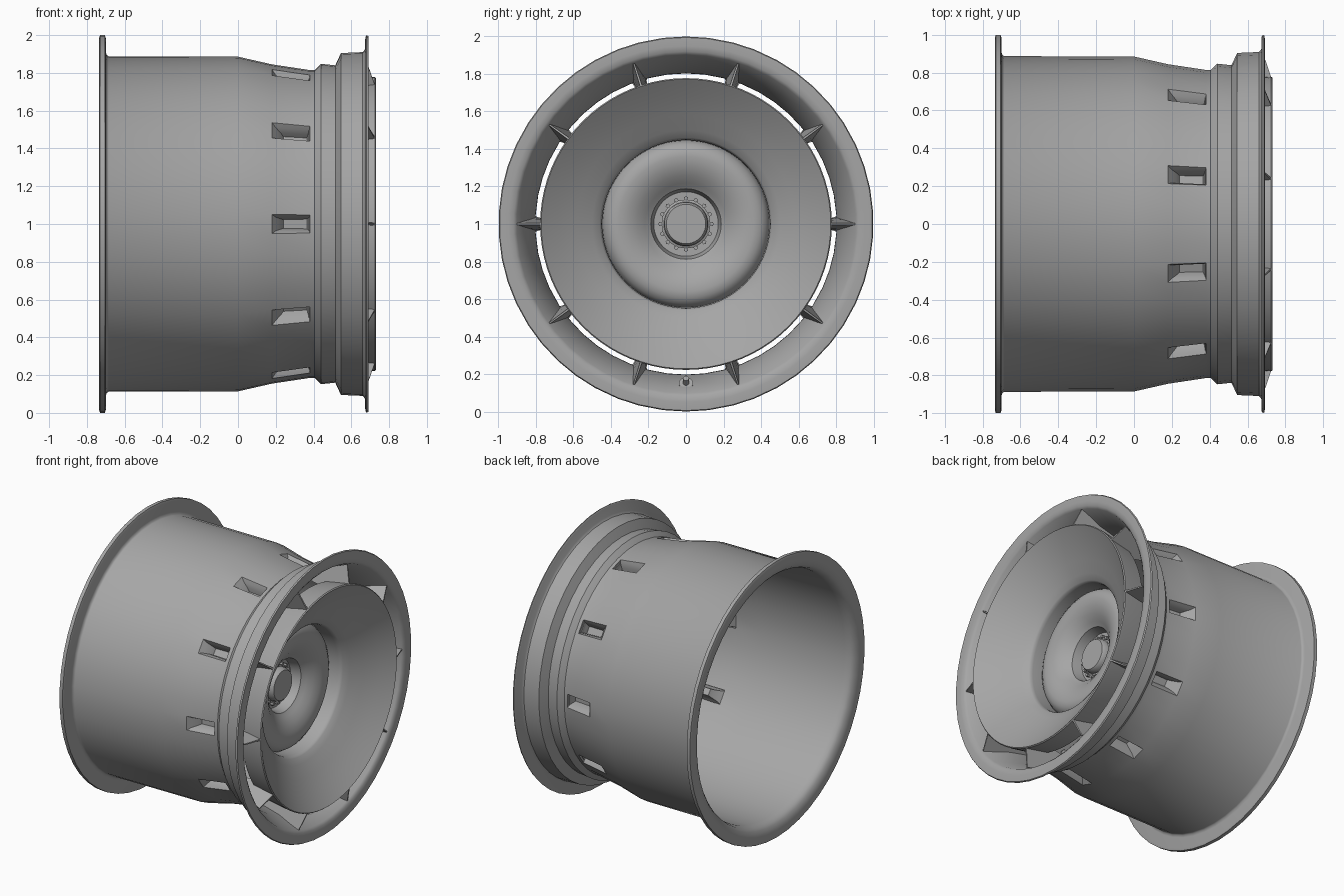
import bpy, bmesh
from math import radians, cos, sin, pi

if "Cube" in bpy.data.objects:
    bpy.data.objects.remove(bpy.data.objects["Cube"])

STEP = radians(36)
HALF = radians(3.4)          # half angle of a rim pocket

metal = bpy.data.materials.new("grey_metal")
metal.diffuse_color = (0.38, 0.38, 0.38, 1)
metal.use_nodes = True
metal.node_tree.nodes["Principled BSDF"].inputs["Base Color"].default_value = metal.diffuse_color


def pt(x, r, a):
    return (x, r * cos(a), 1 + r * sin(a))


def finish(bm, name, angle=30):
    bmesh.ops.remove_doubles(bm, verts=bm.verts, dist=1e-5)
    bmesh.ops.recalc_face_normals(bm, faces=bm.faces)
    me = bpy.data.meshes.new(name)
    bm.to_mesh(me)
    bm.free()
    me.materials.append(metal)
    ob = bpy.data.objects.new(name, me)
    bpy.context.collection.objects.link(ob)
    bpy.ops.object.select_all(action='DESELECT')
    ob.select_set(True)
    bpy.context.view_layer.objects.active = ob
    bpy.ops.object.shade_smooth_by_angle(angle=radians(angle))
    return ob


def lathe(bm, profile, angles, closed=False, skip=None):
    """Revolve (x, radius) points about the wheel axis."""
    rings = [[bm.verts.new(pt(x, r, a)) for a in angles] for x, r in profile]
    n, m = len(angles), len(profile)
    for i in range(m if closed else m - 1):
        for j in range(n):
            if skip and skip(i, j):
                continue
            k = (j + 1) % n
            p, q = rings[i], rings[(i + 1) % m]
            bm.faces.new((p[j], p[k], q[k], q[j]))
    return rings


# angles line up with the ten pockets
rim_angles = [k * STEP + radians(d) for k in range(10) for d in (-3.4, 3.4, 11, 18, 25)]
round_angles = [2 * pi * k / 80 for k in range(80)]

# rim barrel with both flanges
P0, P1 = (0.18, 0.845), (0.38, 0.815)
Q1, Q0 = (0.38, 0.803), (0.18, 0.832)
outer = [(-0.735, 0.985), (-0.73, 1.0), (-0.705, 1.0), (-0.70, 0.985), (-0.70, 0.91),
         (-0.695, 0.895), (-0.685, 0.888), (0.0, 0.886), P0, P1, (0.405, 0.815),
         (0.42, 0.83), (0.44, 0.848), (0.515, 0.84), (0.525, 0.862), (0.545, 0.905),
         (0.66, 0.91), (0.672, 0.925), (0.674, 0.99), (0.68, 1.0), (0.69, 0.995)]
inner = [(0.692, 0.95), (0.688, 0.92), (0.675, 0.903), (0.53, 0.836), (0.41, 0.805), Q1, Q0,
         (0.0, 0.872), (-0.66, 0.874), (-0.70, 0.885), (-0.72, 0.905), (-0.733, 0.94)]
prof = outer + inner
holes = {outer.index(P0), len(outer) + inner.index(Q1)}
bm = bmesh.new()
lathe(bm, prof, rim_angles, True, lambda i, j: i in holes and j % 5 == 0)
finish(bm, "rim_barrel", 38)

# sunken pockets with flared walls, bulging into the barrel
bm = bmesh.new()
for k in range(10):
    a = k * STEP
    levels = [[(0.18, 0.845, 1), (0.38, 0.815, 1)],
              [(0.20, 0.818, 0.75), (0.378, 0.795, 0.8)],
              [(0.225, 0.785, 0.6), (0.37, 0.765, 0.65)],
              [(0.24, 0.755, 0.52), (0.365, 0.74, 0.58)]]
    loops = []
    for (x0, r0, w0), (x1, r1, w1) in levels:
        loops.append([bm.verts.new(pt(*c)) for c in (
            (x0, r0, a - HALF * w0), (x1, r1, a - HALF * w1),
            (x1, r1, a + HALF * w1), (x0, r0, a + HALF * w0))])
    for A, B in zip(loops, loops[1:]):
        for i in range(4):
            j = (i + 1) % 4
            bm.faces.new((A[i], A[j], B[j], B[i]))
    bm.faces.new(loops[-1])
finish(bm, "rim_pockets", 40)

# dished front disc with a folded rear lip
bm = bmesh.new()
disc = [(0.56, 0.755), (0.70, 0.776), (0.724, 0.778), (0.731, 0.772), (0.722, 0.76),
        (0.66, 0.68), (0.595, 0.58), (0.545, 0.50), (0.518, 0.46), (0.508, 0.452),
        (0.49, 0.448), (0.395, 0.445)]
back = [(0.385, 0.455), (0.475, 0.462), (0.50, 0.48), (0.58, 0.58), (0.64, 0.68), (0.675, 0.75)]
lathe(bm, disc + back, round_angles, True)
finish(bm, "front_disc")

# hub bulge falling into the centre well, set back behind the disc edge
bm = bmesh.new()
hub = [(0.385, 0.446), (0.405, 0.44), (0.43, 0.425), (0.45, 0.395), (0.455, 0.36),
       (0.447, 0.31), (0.425, 0.26), (0.395, 0.218), (0.38, 0.20), (0.372, 0.188),
       (0.34, 0.18), (0.30, 0.172), (0.295, 0.0005)]
lathe(bm, hub + [(0.25, 0.0005), (0.25, 0.19), (0.34, 0.21), (0.41, 0.30), (0.415, 0.385)],
      round_angles, True)
finish(bm, "hub_bulge")

# centre cap
bm = bmesh.new()
lathe(bm, [(0.29, 0.13), (0.31, 0.13), (0.315, 0.118), (0.345, 0.115), (0.36, 0.105),
           (0.36, 0.0005)], round_angles[::2])
finish(bm, "centre_cap")

# ring of small bolts around the cap
bm = bmesh.new()
for k in range(16):
    a = 2 * pi * k / 16
    rings = []
    for x in (0.285, 0.325):
        cy, cz = 0.137 * cos(a), 1 + 0.137 * sin(a)
        rings.append([bm.verts.new((x, cy + 0.012 * cos(a + i * pi / 3),
                                    cz + 0.012 * sin(a + i * pi / 3))) for i in range(6)])
    for i in range(6):
        j = (i + 1) % 6
        bm.faces.new((rings[0][i], rings[0][j], rings[1][j], rings[1][i]))
    bm.faces.new(rings[1])
    bm.faces.new(rings[0][::-1])
finish(bm, "hub_bolts")

# ten ridged spokes bridging disc and rim: (x, radius, half width)
bm = bmesh.new()
side = [(0.727, 0.768, 0.006), (0.682, 0.90, 0.004), (0.53, 0.84, 0.024), (0.41, 0.808, 0.034),
        (0.375, 0.80, 0.034), (0.37, 0.745, 0.026), (0.50, 0.72, 0.022), (0.62, 0.72, 0.016)]
for k in range(10):
    a = k * STEP
    L = [bm.verts.new(pt(x, r, a - w / r)) for x, r, w in side]
    R = [bm.verts.new(pt(x, r, a + w / r)) for x, r, w in side]
    for i in range(len(side)):
        j = (i + 1) % len(side)
        bm.faces.new((L[i], L[j], R[j], R[i]))
    bm.faces.new(L[::-1])
    bm.faces.new(R)
finish(bm, "spokes")

# tyre valve at the bottom of the rim, leaning out of the sloped wall
for name, rad, length, off in (("valve_base", 0.038, 0.02, 0.0), ("valve_stem", 0.016, 0.05, 0.025)):
    tilt = radians(50)
    bpy.ops.mesh.primitive_cylinder_add(
        vertices=20, radius=rad, depth=length,
        location=(0.575 + off * sin(tilt), 0, 0.145 + off * cos(tilt)), rotation=(0, tilt, 0))
    bpy.context.object.name = name
    bpy.context.object.data.materials.append(metal)
    bpy.ops.object.shade_smooth_by_angle(angle=radians(35))
